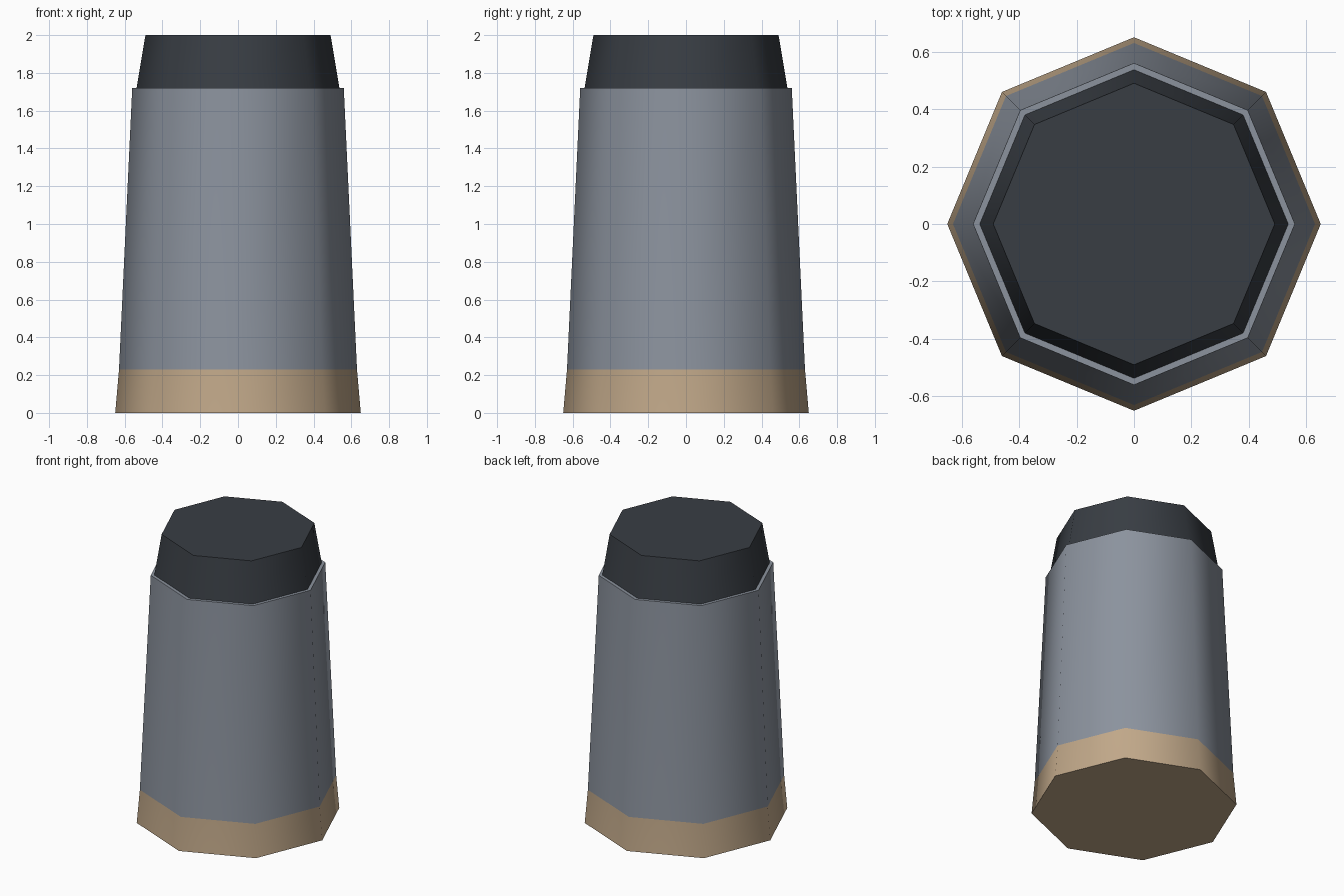
import bpy
import bmesh
from math import cos, sin, pi, radians

SIDES = 8

cube = bpy.data.objects.get("Cube")
if cube:
    bpy.data.objects.remove(cube, do_unlink=True)


def material(name, rgb):
    mat = bpy.data.materials.new(name)
    mat.use_nodes = True
    mat.diffuse_color = (*rgb, 1)
    bsdf = mat.node_tree.nodes["Principled BSDF"]
    bsdf.inputs["Base Color"].default_value = (*rgb, 1)
    bsdf.inputs["Roughness"].default_value = 0.8
    return mat


def lathe(name, profile, mats, close_bottom=False, close_top=False):
    """Turn (radius, height) points into an eight-sided shell."""
    bm = bmesh.new()
    rings = [[bm.verts.new((r * cos(2 * pi * i / SIDES), r * sin(2 * pi * i / SIDES), z))
              for i in range(SIDES)] for r, z in profile]
    for low, high in zip(rings, rings[1:]):
        for i in range(SIDES):
            j = (i + 1) % SIDES
            bm.faces.new((low[i], low[j], high[j], high[i]))
    if close_bottom:
        bm.faces.new(rings[0][::-1])
    if close_top:
        bm.faces.new(rings[-1])
    mesh = bpy.data.meshes.new(name)
    bm.to_mesh(mesh)
    bm.free()
    obj = bpy.data.objects.new(name, mesh)
    bpy.context.collection.objects.link(obj)
    for mat in mats:
        mesh.materials.append(mat)
    # Soft facets around the sides, crisp rims and ends
    bpy.ops.object.select_all(action="DESELECT")
    obj.select_set(True)
    bpy.context.view_layer.objects.active = obj
    bpy.ops.object.shade_smooth_by_angle(angle=radians(50))
    return obj


grey = material("blue grey", (0.26, 0.29, 0.34))
tan = material("tan", (0.53, 0.39, 0.25))
dark = material("dark slate", (0.04, 0.047, 0.057))

# Tapered body with a flared foot and a narrow top rim
BAND = 0.23
body = lathe("body", [(0.65, 0), (0.63, BAND), (0.56, 1.72), (0.537, 1.72)],
             [grey, tan], close_bottom=True)

# Foot band colour below the flare
for face in body.data.polygons:
    face.material_index = 1 if face.center.z < BAND else 0

# Tapered cap
lathe("cap", [(0.537, 1.72), (0.49, 2)], [dark], close_top=True)
